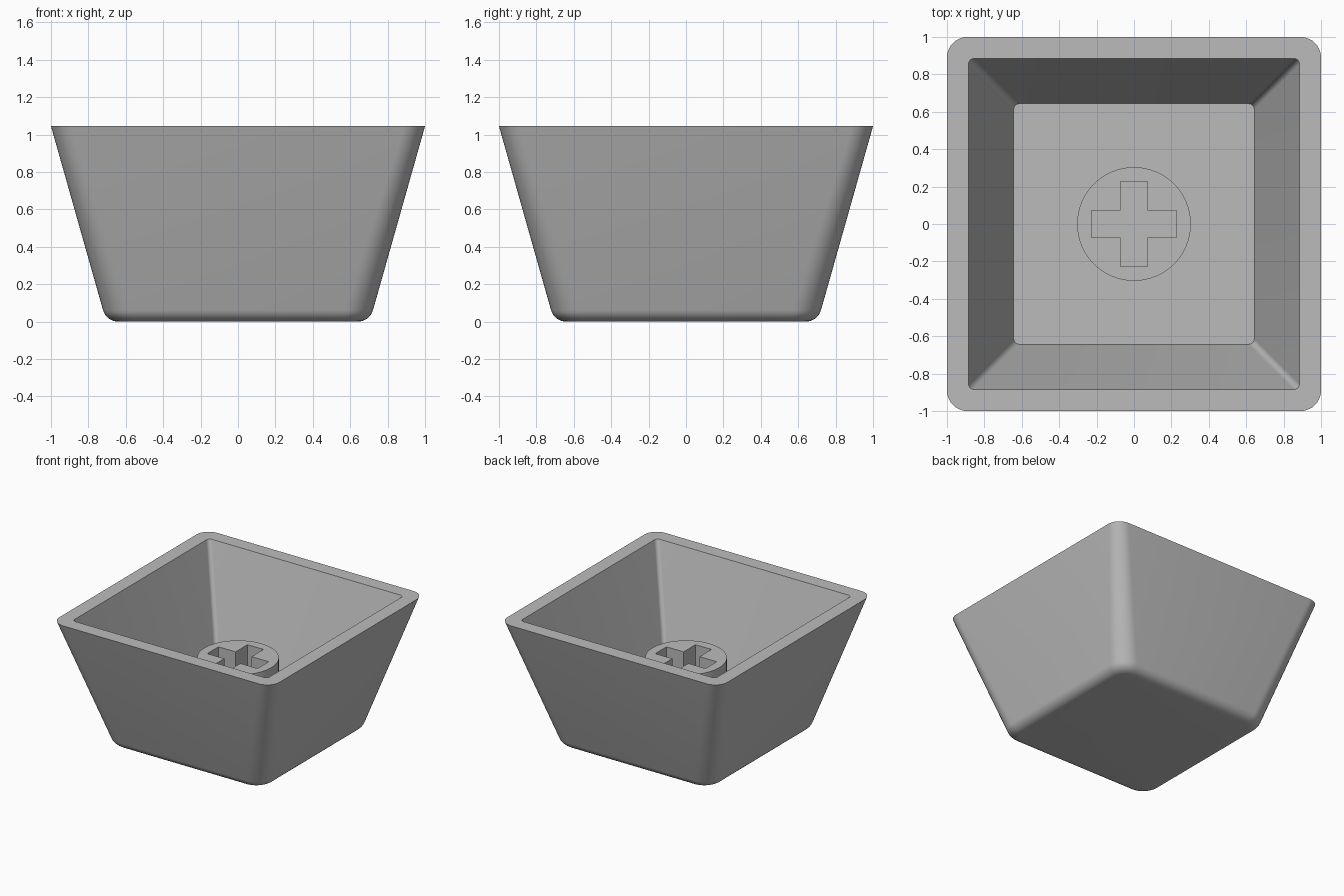
import bpy, bmesh
from math import sin, cos, pi, radians

cube = bpy.data.objects.get("Cube")
if cube:
    bpy.data.objects.remove(cube)

HEIGHT = 1.045
FLOOR = 0.2
STEM_TOP = 0.64

grey = bpy.data.materials.new("plain grey")
grey.use_nodes = True
GREY = (0.5, 0.5, 0.5, 1)
grey.diffuse_color = GREY
grey.node_tree.nodes["Principled BSDF"].inputs["Base Color"].default_value = GREY


def rounded_square(bm, half, radius, z, steps=10):
    """Ring of vertices round a square with rounded corners."""
    ring = []
    for corner in range(4):
        mid = (corner + 0.5) * pi / 2
        cx = (half - radius) * (1 if cos(mid) > 0 else -1)
        cy = (half - radius) * (1 if sin(mid) > 0 else -1)
        for i in range(steps + 1):
            a = (corner + i / steps) * pi / 2
            ring.append(bm.verts.new((cx + radius * cos(a), cy + radius * sin(a), z)))
    return ring


def finish(obj):
    obj.data.materials.clear()
    obj.data.materials.append(grey)
    bpy.ops.object.select_all(action='DESELECT')
    obj.select_set(True)
    bpy.context.view_layer.objects.active = obj
    bpy.ops.object.shade_smooth_by_angle(angle=radians(30))


# Hollow tapered shell: base fillet, outer wall, rim, inner wall, floor
bm = bmesh.new()
FILLET = 0.085
STEPS = 8
SWEEP = radians(74)
rings = []
for i in range(STEPS + 1):
    a = SWEEP * i / STEPS
    rings.append((0.64 + FILLET * sin(a), 0.1 + FILLET * sin(a) * 0.6, FILLET * (1 - cos(a))))
rings += [(1.0, 0.11, HEIGHT), (0.885, 0.03, HEIGHT), (0.643, 0.03, FLOOR)]
loops = [rounded_square(bm, *r) for r in rings]
for low, high in zip(loops, loops[1:]):
    n = len(low)
    for i in range(n):
        j = (i + 1) % n
        bm.faces.new((low[i], low[j], high[j], high[i]))
bm.faces.new(loops[0][::-1])
bm.faces.new(loops[-1])
bmesh.ops.recalc_face_normals(bm, faces=bm.faces)
mesh = bpy.data.meshes.new("shell")
bm.to_mesh(mesh)
bm.free()
shell = bpy.data.objects.new("shell", mesh)
bpy.context.collection.objects.link(shell)
finish(shell)

# Round stem with a cross-shaped socket, extruded from a flat profile
ARM, HALF_WIDTH = 0.228, 0.073
circle = [(0.304 * cos(2 * pi * i / 64), 0.304 * sin(2 * pi * i / 64)) for i in range(64)]
arm = [(ARM, -HALF_WIDTH), (ARM, HALF_WIDTH), (HALF_WIDTH, HALF_WIDTH)]
cross = []
for turn in range(4):
    for x, y in arm:
        for _ in range(turn):
            x, y = -y, x
        cross.append((x, y))

curve = bpy.data.curves.new("stem", 'CURVE')
curve.dimensions = '2D'
curve.fill_mode = 'BOTH'
for outline in (circle, cross):
    spline = curve.splines.new('POLY')
    spline.points.add(len(outline) - 1)
    for point, (x, y) in zip(spline.points, outline):
        point.co = (x, y, 0, 1)
    spline.use_cyclic_u = True
bottom = FLOOR - 0.01
curve.extrude = (STEM_TOP - bottom) / 2
stem = bpy.data.objects.new("stem", curve)
stem.location.z = (STEM_TOP + bottom) / 2
bpy.context.collection.objects.link(stem)
bpy.ops.object.select_all(action='DESELECT')
stem.select_set(True)
bpy.context.view_layer.objects.active = stem
bpy.ops.object.convert(target='MESH')
stem = bpy.context.view_layer.objects.active

# Weld the caps to the sides
bm = bmesh.new()
bm.from_mesh(stem.data)
bmesh.ops.remove_doubles(bm, verts=bm.verts, dist=0.0001)
bmesh.ops.recalc_face_normals(bm, faces=bm.faces)
bm.to_mesh(stem.data)
bm.free()
finish(stem)
